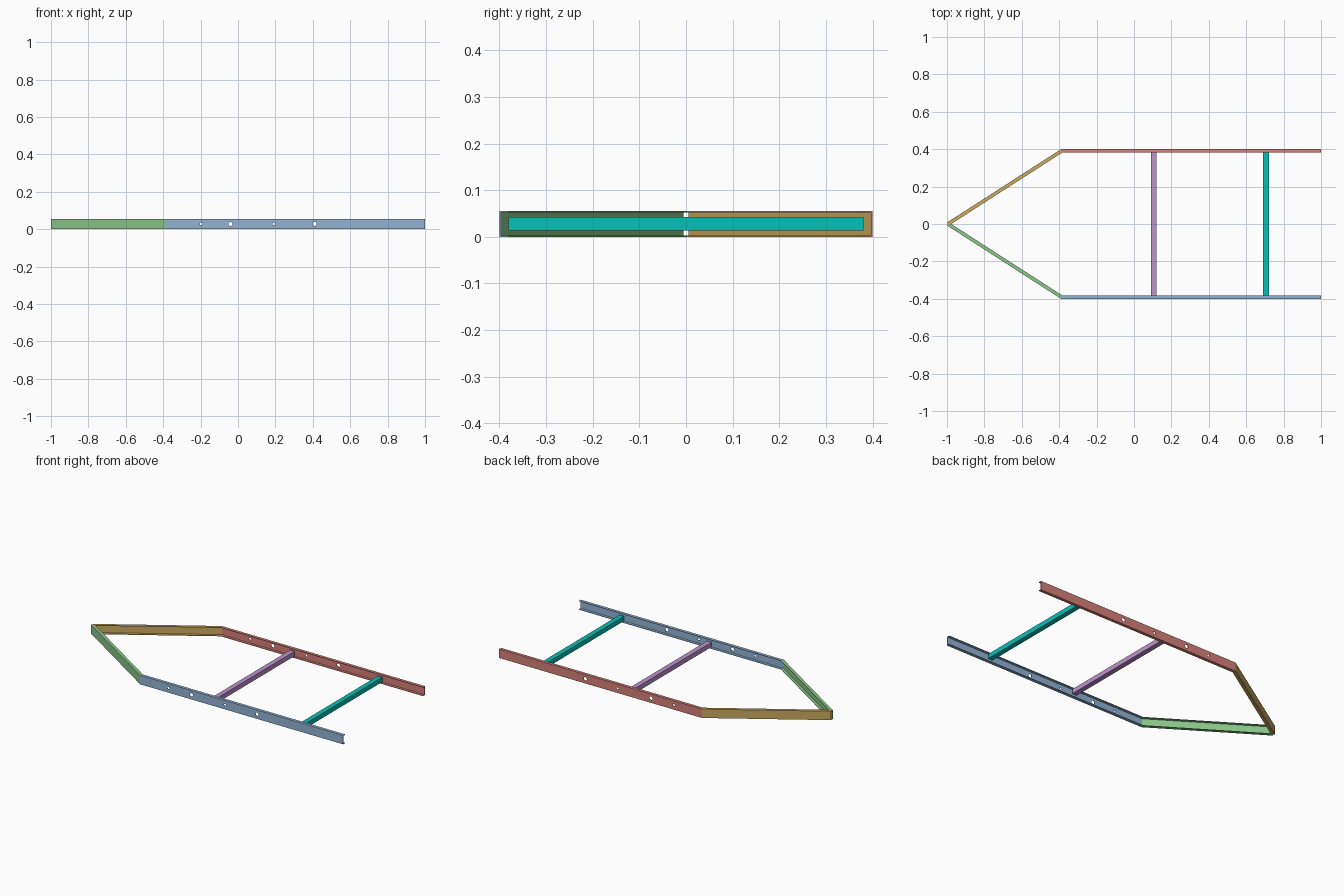
import bpy
import bmesh
from mathutils import Vector

cube = bpy.data.objects.get("Cube")
if cube:
    bpy.data.objects.remove(cube, do_unlink=True)


def material(name, rgb):
    linear = [(c / 255) ** 2.2 for c in rgb] + [1]
    mat = bpy.data.materials.new(name)
    mat.use_nodes = True
    mat.diffuse_color = linear
    mat.node_tree.nodes["Principled BSDF"].inputs["Base Color"].default_value = linear
    return mat


def finish(name, bm, mat):
    bmesh.ops.recalc_face_normals(bm, faces=bm.faces)
    mesh = bpy.data.meshes.new(name)
    bm.to_mesh(mesh)
    bm.free()
    obj = bpy.data.objects.new(name, mesh)
    bpy.context.collection.objects.link(obj)
    if mat:
        mesh.materials.append(mat)
    return obj


HEIGHT, DEPTH, WALL = 0.055, 0.019, 0.003
HOLE_Z = 0.028

# C-shaped section: distance inward from the outer face, then height
SECTION = [(0, 0), (DEPTH, 0), (DEPTH, WALL), (WALL, WALL),
           (WALL, HEIGHT - WALL), (DEPTH, HEIGHT - WALL), (DEPTH, HEIGHT), (0, HEIGHT)]


def channel(name, start, end, start_in, end_in, side, mat):
    """Open channel between two plan points, each with its own mitre direction."""
    bm = bmesh.new()
    rings = []
    for point, inward in ((start, start_in), (end, end_in)):
        ring = []
        for d, z in SECTION:
            p = point + inward * d
            ring.append(bm.verts.new((p.x, p.y * side, z)))
        rings.append(ring)
    a, b = rings
    for i in range(len(a)):
        j = (i + 1) % len(a)
        bm.faces.new((a[i], a[j], b[j], b[i]))
    bm.faces.new(a)
    bm.faces.new(b)
    return finish(name, bm, mat)


def drill(obj, holes, side):
    """Cut round bolt holes through the web of a rail."""
    for x, radius in holes:
        bm = bmesh.new()
        bmesh.ops.create_cone(bm, cap_ends=True, segments=16, radius1=radius,
                              radius2=radius, depth=0.1)
        for v in bm.verts:
            v.co = Vector((v.co.x + x, v.co.z + 0.4 * side, v.co.y + HOLE_Z))
        cutter = finish("hole_cutter", bm, None)
        cutter.hide_render = True
        mod = obj.modifiers.new("hole", 'BOOLEAN')
        mod.operation = 'DIFFERENCE'
        mod.solver = 'EXACT'
        mod.object = cutter
        bpy.context.view_layer.objects.active = obj
        bpy.ops.object.modifier_apply(modifier=mod.name)
        bpy.data.objects.remove(cutter, do_unlink=True)


def crossbar(name, x, mat):
    bm = bmesh.new()
    bmesh.ops.create_cube(bm, size=1)
    for v in bm.verts:
        v.co = Vector((v.co.x * 0.031 + x, v.co.y * 0.762, v.co.z * 0.029 + HOLE_Z))
    return finish(name, bm, mat)


blue = material("soft_blue", (146, 178, 212))
red = material("dusty_red", (211, 127, 121))
green = material("soft_green", (138, 198, 138))
tan = material("ochre", (203, 169, 98))
purple = material("mauve", (189, 146, 203))
teal = material("teal", (12, 192, 182))

# Plan points of the left half; the right half is mirrored across y
tail, corner, tip = Vector((1, 0.4)), Vector((-0.39, 0.4)), Vector((-1, 0.008))
rail_in = Vector((0, -1))
along = (tip - corner).normalized()
arm_in = Vector((-along.y, along.x))
mitre = (rail_in + arm_in) / (1 + rail_in.dot(arm_in))

HOLES = [(-0.197, 0.007), (-0.04, 0.011), (0.19, 0.007), (0.41, 0.011), (0.706, 0.007)]

# Side rails and the converging arms
for side, label, rail_mat, arm_mat in ((1, "left", red, tan), (-1, "right", blue, green)):
    rail = channel(label + "_side_rail", tail, corner, rail_in, mitre, side, rail_mat)
    drill(rail, HOLES, side)
    channel(label + "_angled_arm", corner, tip, mitre, arm_in, side, arm_mat)

# Cross members
crossbar("middle_crossbar", 0.106, purple)
crossbar("end_crossbar", 0.706, teal)
